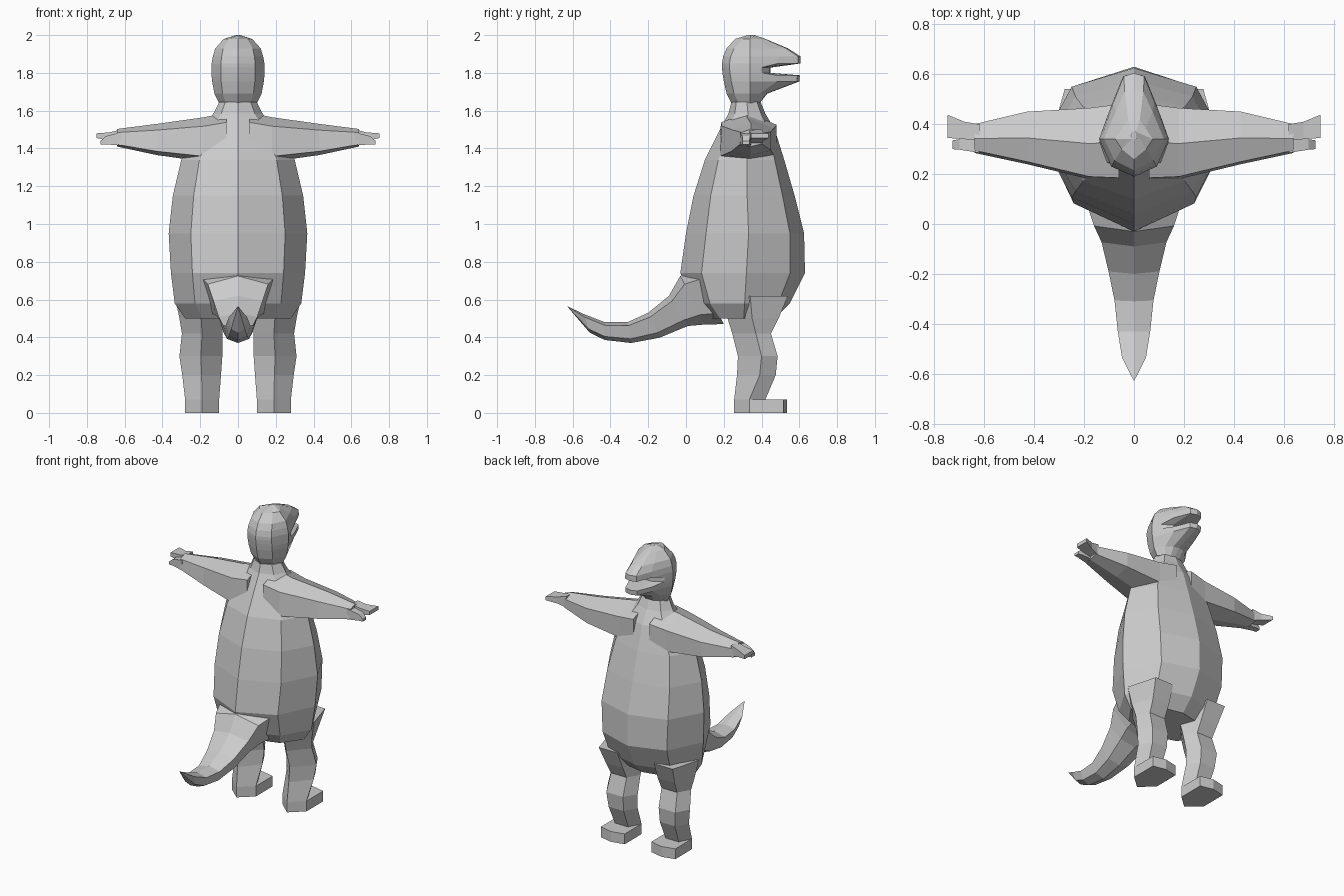
import bpy, bmesh


def loft(name, rings, mirror=False):
    """Skin a list of equal-length point rings, capped at both ends."""
    bm = bmesh.new()
    vs = [[bm.verts.new(p) for p in r] for r in rings]
    n = len(rings[0])
    for a, b in zip(vs, vs[1:]):
        for i in range(n):
            j = (i + 1) % n
            bm.faces.new((a[i], a[j], b[j], b[i]))
    bm.faces.new(vs[0])
    bm.faces.new(vs[-1])
    bmesh.ops.remove_doubles(bm, verts=bm.verts, dist=0.0005)
    bmesh.ops.recalc_face_normals(bm, faces=bm.faces)
    me = bpy.data.meshes.new(name)
    bm.to_mesh(me)
    bm.free()
    ob = bpy.data.objects.new(name, me)
    bpy.context.collection.objects.link(ob)
    if mirror:
        m = ob.modifiers.new("Mirror", 'MIRROR')
        m.use_mirror_merge = False
    return ob


def symmetric(half):
    """Complete a half ring whose first and last points lie on x = 0."""
    return half + [(-x, y, z) for x, y, z in half[-2:0:-1]]


# Torso: eight-sided rings (z, back y, front y, half width)
def torso_ring(z, yb, yf, w):
    d = yf - yb
    return symmetric([(0, yb, z), (.68 * w, yb + .17 * d, z), (w, yb + .53 * d, z),
                      (.68 * w, yb + .88 * d, z), (0, yf, z)])


loft("torso", [torso_ring(*r) for r in [
    (.50, .12, .47, .28), (.58, .04, .55, .335), (.74, -.03, .63, .355),
    (.95, 0, .625, .367), (1.15, .04, .575, .345), (1.34, .10, .52, .30),
    (1.50, .18, .47, .20), (1.585, .225, .42, .13), (1.645, .24, .395, .10)]])


# Head with open mouth: rings (z, back y, front y, half width, cheek factor)
def head_ring(z, yb, yf, w, k=.62):
    s = yf - .34
    return symmetric([(0, yb, z), (.65 * w, yb + .04, z), (w, .34, z),
                      (k * w, .34 + .55 * s, z), (.5 * k * w, .34 + .95 * s, z),
                      (0, yf, z)])


loft("head", [head_ring(*r) for r in [
    (1.64, .24, .39, .10), (1.69, .215, .43, .125), (1.755, .20, .60, .137),
    (1.787, .195, .603, .14), (1.80, .193, .447, .14, .85),
    (1.828, .19, .447, .14, .85), (1.85, .19, .605, .14), (1.888, .197, .605, .133),
    (1.93, .215, .54, .12), (1.98, .26, .42, .075), (2.0, .33, .36, .01)]])


# Tail: rings (top y, top z, bottom y, bottom z, half width)
def tail_ring(y1, z1, y2, z2, w):
    def at(x, t):
        return (x, y1 + (y2 - y1) * t, z1 + (z2 - z1) * t)
    return symmetric([at(0, 0), at(w, .17), at(.75 * w, .8), at(0, 1)])


loft("tail", [tail_ring(*r) for r in [
    (.06, .76, .20, .47, .19), (-.03, .725, .10, .468, .16), (-.09, .62, .01, .46, .13),
    (-.20, .53, -.14, .398, .102), (-.31, .48, -.29, .37, .078),
    (-.43, .48, -.43, .386, .065), (-.54, .523, -.51, .425, .048),
    (-.63, .565, -.63, .565, 0)]])


# Legs: six-sided rings (z, inner x, outer x, back y, side y, front y)
def leg_ring(z, xi, xo, yb, ys, yf):
    c, h = (xi + xo) / 2, (xo - xi) / 2
    return [(c, yb, z), (xo, ys, z), (c + .55 * h, yf, z),
            (c - .55 * h, yf, z), (xi, ys, z)]


loft("leg", [leg_ring(*r) for r in [
    (.62, .08, .335, .17, .34, .54), (.50, .08, .31, .22, .35, .49),
    (.42, .083, .297, .245, .37, .45), (.30, .083, .31, .275, .40, .485),
    (.20, .09, .295, .27, .39, .475), (.07, .10, .28, .255, .335, .42),
    (.02, .10, .28, .255, .335, .42)]], mirror=True)

# Feet: flat blocks with narrow heel and blunt toe
sole = [(.19, .255), (.28, .335), (.28, .515), (.19, .535), (.10, .515), (.10, .335)]
loft("foot", [[(x, y, z) for x, y in sole] for z in (0, .07)], mirror=True)


# Arms: six-sided rings (x, back y, front y, bottom z, top z)
def arm_ring(x, yb, yf, zb, zt):
    c, h = (yb + yf) / 2, zt - zb
    return [(x, yb, zb + .12 * h), (x, yb + .01, zb + .8 * h), (x, c, zt),
            (x, yf, zb + .75 * h), (x, yf, zb + .15 * h), (x, c, zb)]


loft("arm", [arm_ring(*r) for r in [
    (.06, .175, .48, 1.33, 1.59), (.18, .18, .465, 1.33, 1.565),
    (.43, .24, .45, 1.365, 1.53), (.64, .285, .40, 1.41, 1.503)]], mirror=True)


# Fingers: a low rear one and a raised front one
def box_ring(x, y1, y2, z1, z2):
    return [(x, y1, z1), (x, y2, z1), (x, y2, z2), (x, y1, z2)]


loft("rear_finger", [box_ring(.62, .285, .345, 1.415, 1.485),
                     box_ring(.70, .298, .34, 1.422, 1.465),
                     box_ring(.728, .30, .335, 1.422, 1.44)], mirror=True)
loft("front_finger", [box_ring(.62, .335, .40, 1.425, 1.50),
                      box_ring(.68, .34, .41, 1.44, 1.485),
                      box_ring(.748, .345, .438, 1.455, 1.48)], mirror=True)
